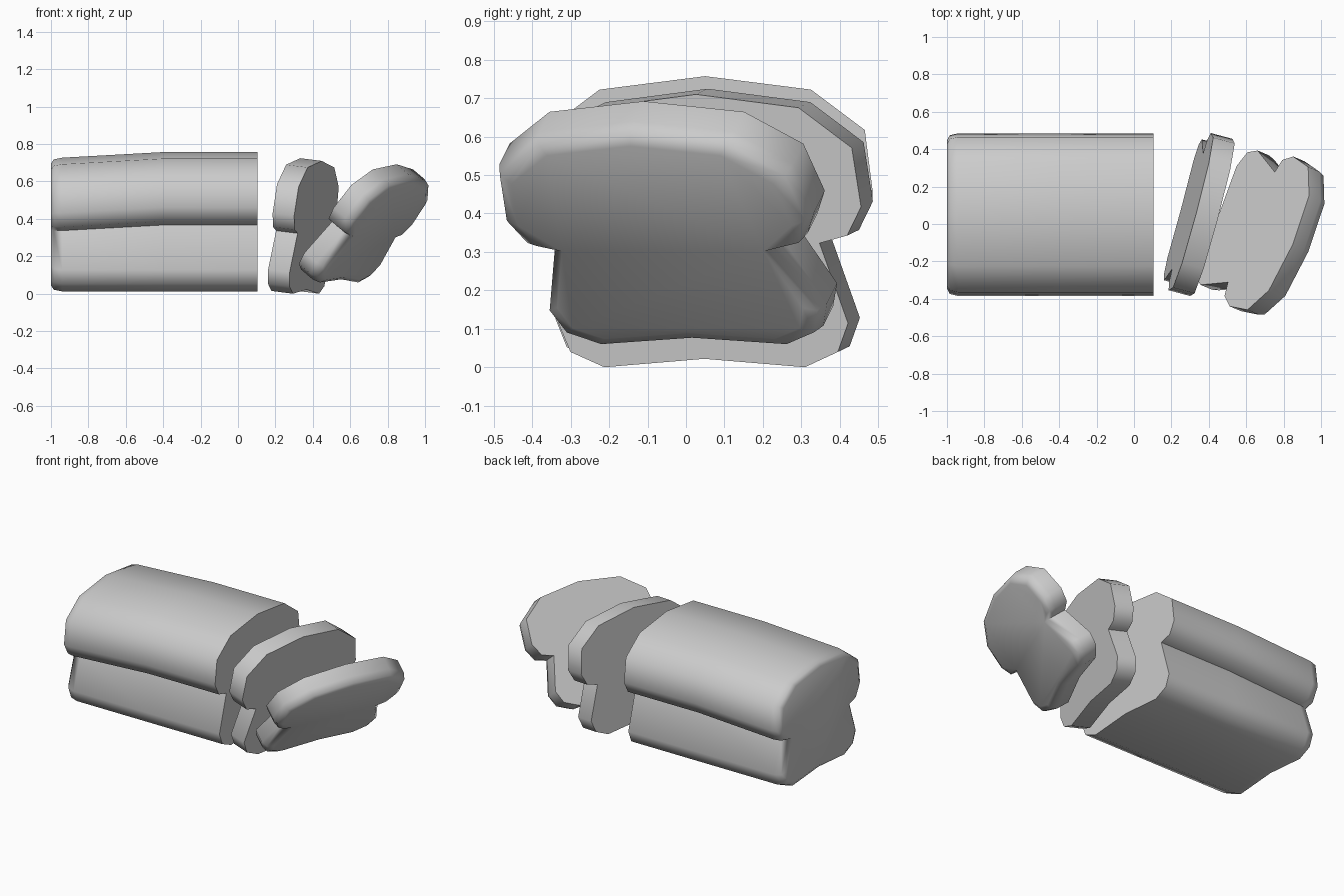
import bpy, bmesh, math
from mathutils import Euler, Vector

cube = bpy.data.objects.get("Cube")
if cube:
    bpy.data.objects.remove(cube, do_unlink=True)

# Single bread colour
bread = bpy.data.materials.new("bread_grey")
bread.use_nodes = True
grey = (0.6, 0.6, 0.6, 1)
bread.diffuse_color = grey
bread.node_tree.nodes["Principled BSDF"].inputs["Base Color"].default_value = grey

# Half of the bread cross-section: (sideways, height), bottom to top
HALF = [(0, .022), (.27, 0), (.36, .04), (.39, .115), (.32, .325),
        (.395, .345), (.435, .42), (.415, .575), (.275, .68), (0, .715)]
PROFILE = HALF + [(-y, z) for y, z in HALF[-2:0:-1]]
MIDDLE = .36
CROWN_START = .3


def bread_part(name, stations, low_corner, tilt=0, turn=0):
    """Loft the cross-section through (x, scale, crown lift) stations,
    rotate it, and rest its bounding box on low_corner."""
    bm = bmesh.new()
    rings = []
    for x, scale, lift in stations:
        rings.append([bm.verts.new((x, y * scale,
                      MIDDLE + (z - MIDDLE) * scale + (lift if z > CROWN_START else 0)))
                      for y, z in PROFILE])
    n = len(PROFILE)
    for a, b in zip(rings, rings[1:]):
        for i in range(n):
            j = (i + 1) % n
            bm.faces.new((a[i], a[j], b[j], b[i]))
    bm.faces.new(rings[0])
    bm.faces.new(rings[-1][::-1])
    bmesh.ops.recalc_face_normals(bm, faces=bm.faces)

    spin = Euler((0, math.radians(tilt), math.radians(turn))).to_matrix()
    bmesh.ops.transform(bm, matrix=spin.to_4x4(), verts=bm.verts)
    low = Vector([min(v.co[k] for v in bm.verts) for k in range(3)])
    bmesh.ops.translate(bm, vec=Vector(low_corner) - low, verts=bm.verts)

    mesh = bpy.data.meshes.new(name)
    bm.to_mesh(mesh)
    bm.free()
    mesh.materials.append(bread)
    obj = bpy.data.objects.new(name, mesh)
    bpy.context.collection.objects.link(obj)
    bpy.ops.object.select_all(action='DESELECT')
    obj.select_set(True)
    bpy.context.view_layer.objects.active = obj
    bpy.ops.object.shade_smooth_by_angle(angle=math.radians(80))
    return obj


# Uncut loaf with a rounded far end and a slightly raised crown
bread_part("loaf", [(-1, .91, 0), (-.985, .975, 0), (-.94, 1, 0),
                    (-.4, 1, .03), (.105, 1, .03)], (-1, -.385, .012))

# Flat slice leaning a little
bread_part("slice", [(0, 1, 0), (.12, 1, 0)], (.16, -.385, 0), tilt=7, turn=-15)

# Heel slice with a rounded outer face, leaning further
bread_part("heel_slice", [(0, 1, 0), (.085, 1, 0), (.125, .97, 0), (.14, .89, 0)],
           (.325, -.485, .06), tilt=38, turn=-23)
